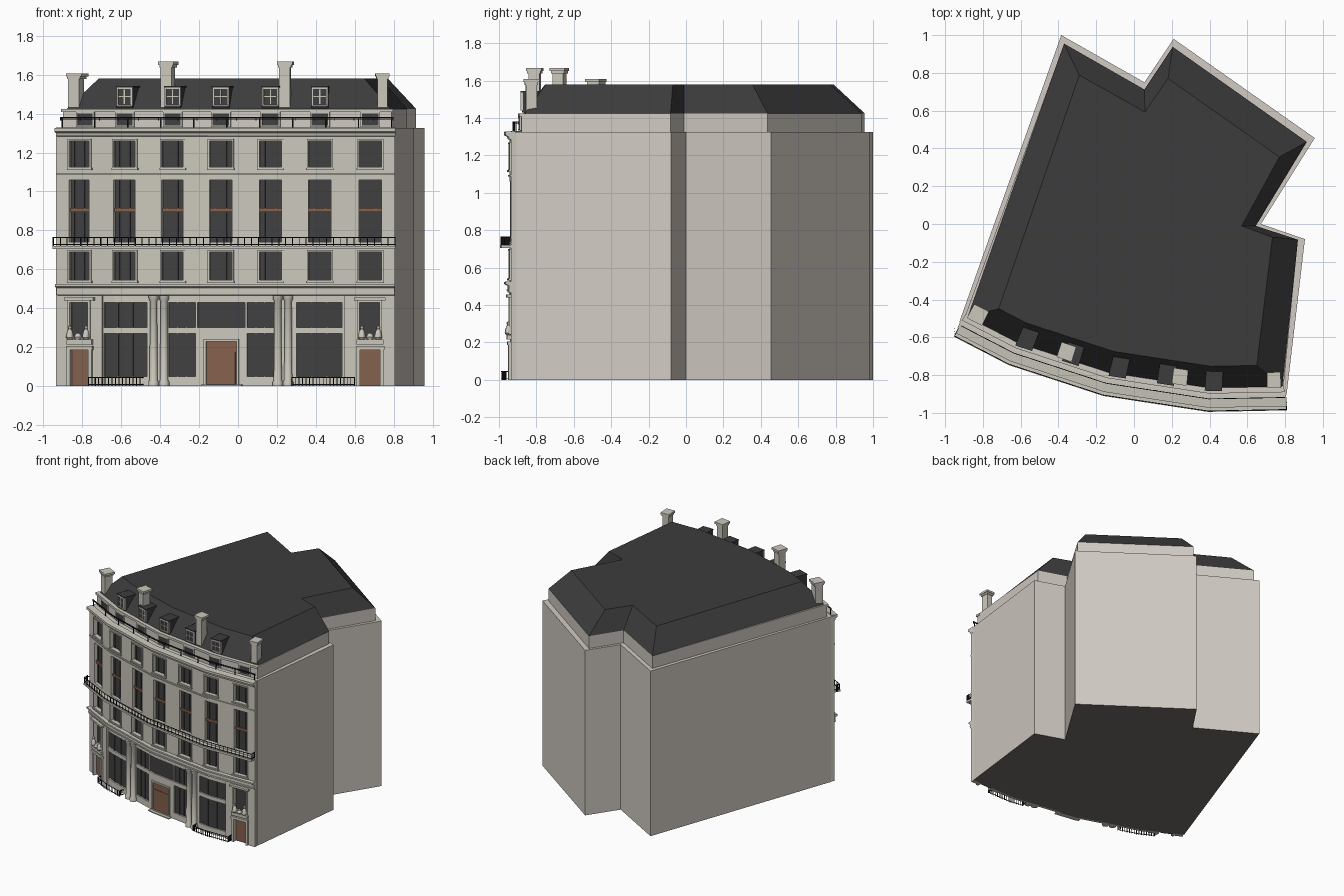
import bpy, bmesh, math

if "Cube" in bpy.data.objects:
    bpy.data.objects.remove(bpy.data.objects["Cube"])

CX, CY, RAD = 0.61, 2.305, 3.255     # centre and radius of the bowed front wall
FACETS = [-.56, -.395, -.236, -.066, .104]   # angles where the flat front facets meet


def mat(name, r, g, b):
    m = bpy.data.materials.new(name)
    m.diffuse_color = (r, g, b, 1)
    m.use_nodes = True
    m.node_tree.nodes["Principled BSDF"].inputs["Base Color"].default_value = m.diffuse_color
    return m


STONE = mat("pale stone", 0.60, 0.575, 0.505)
RENDER = mat("plain side wall", 0.635, 0.595, 0.54)
ROOF = mat("dark slate", 0.045, 0.045, 0.046)
GLASS = mat("dark glass", 0.052, 0.052, 0.054)
IRON = mat("black iron", 0.012, 0.012, 0.012)
WOOD = mat("brown wood", 0.23, 0.12, 0.075)
BASE = mat("grey underside", 0.163, 0.153, 0.143)


def finish(name, bm, *mats):
    bmesh.ops.recalc_face_normals(bm, faces=bm.faces[:])
    me = bpy.data.meshes.new(name)
    bm.to_mesh(me)
    bm.free()
    for m in mats:
        me.materials.append(m)
    ob = bpy.data.objects.new(name, me)
    bpy.context.collection.objects.link(ob)
    return ob


def angle(x, d=0):
    return math.asin((x - CX) / (RAD + d))


def pt(t, d, z):
    """Point on the faceted front, moved out by d."""
    i = max(k for k in range(4) if k == 0 or t >= FACETS[k])
    a, b = FACETS[i], FACETS[i + 1]
    r = (RAD + d) * math.cos((b - a) / 2) / math.cos(t - (a + b) / 2)
    return (CX + r * math.sin(t), CY - r * math.cos(t), z)


def stops(t0, t1):
    return [t0] + [f for f in FACETS if t0 + 1e-4 < f < t1 - 1e-4] + [t1]


def rect(x0, x1, z0, z1, d0, d1):
    """Block that follows the front, from depth d0 out to d1."""
    return (x0, x1, [(d0, z0), (d1, z0), (d1, z1), (d0, z1)])


def curved(name, m, pieces):
    """Sweep (depth, z) profiles along the front, joined as one object."""
    bm = bmesh.new()
    for x0, x1, prof in pieces:
        dm = max(p[0] for p in prof)
        rings = [[bm.verts.new(pt(t, d, z)) for d, z in prof] for t in stops(angle(x0, dm), angle(x1, dm))]
        for a, b in zip(rings, rings[1:]):
            for i in range(len(prof)):
                j = (i + 1) % len(prof)
                bm.faces.new((a[i], a[j], b[j], b[i]))
        bm.faces.new(rings[0])
        bm.faces.new(rings[-1][::-1])
    return finish(name, bm, m)


def rows(x0, x1, d0, d1, table):
    """Wall courses with openings left out."""
    out = []
    for z0, z1, holes in table:
        x = x0
        for a, b in list(holes) + [(x1, x1)]:
            if a - x > 1e-4:
                out.append(rect(x, a, z0, z1, d0, d1))
            x = b
    return out


def frame(a, b, z0, z1, w, d0, d1):
    return [rect(a - w, a, z0 - w, z1 + w, d0, d1), rect(b, b + w, z0 - w, z1 + w, d0, d1),
            rect(a, b, z0 - w, z0, d0, d1), rect(a, b, z1, z1 + w, d0, d1)]


def railing(x0, x1, z0, z1, d, step):
    out = [rect(x0, x1, z1 - .004, z1, d - .004, d), rect(x0, x1, z0 + .006, z0 + .010, d - .004, d)]
    n = round((x1 - x0) / step)
    for i in range(n + 1):
        x = x0 + .003 + (x1 - x0 - .006) * i / n
        out.append(rect(x - .002, x + .002, z0, z1, d - .004, d))
    return out


def ring(d, x0, x1, corners):
    # interior facet corners are fixed, so every ring has the same count
    ts = [angle(x0, d)] + FACETS[1:4] + [angle(x1, d)]
    return [pt(t, d, 0)[:2] for t in ts] + corners


def loft(name, lower, z0, upper, z1, *mats):
    bm = bmesh.new()
    a = [bm.verts.new((x, y, z0)) for x, y in lower]
    b = [bm.verts.new((x, y, z1)) for x, y in upper]
    for i in range(len(a)):
        j = (i + 1) % len(a)
        bm.faces.new((a[i], a[j], b[j], b[i]))
    base = bm.faces.new(a[::-1])
    bm.faces.new(b)
    base.material_index = len(mats) - 1
    finish(name, bm, *mats)


# main block, set-back attic and mansard roof
wall = [(.905, -.08), (.672, 0), (.957, .455), (.21, .98), (.055, .75), (-.385, 1.0)]
attic = [(.868, -.083), (.645, -.01), (.915, .435), (.205, .938), (.055, .712), (-.37, .955)]
ridge = [(.733, -.07), (.57, -.01), (.77, .355), (.18, .77), (.058, .593), (-.29, .788)]
loft("main_block", ring(-.03, -.93, .808, wall), 0, ring(-.03, -.93, .808, wall), 1.325, RENDER, BASE)
loft("attic_storey", ring(-.055, -.905, .79, attic), 1.325, ring(-.055, -.905, .79, attic), 1.425, RENDER)
loft("mansard_roof", ring(-.075, -.885, .785, attic), 1.425, ring(-.19, -.72, .65, ridge), 1.58, ROOF)

# front wall with real window openings
centres = [-.82, -.585, -.34, -.09, .165, .42, .68]
bays = [(c - .058 * math.cos(angle(c)), c + .058 * math.cos(angle(c))) for c in centres]
doors = [(-.868, -.775), (.627, .73)]
upper = [(-.87, -.777), (.625, .728)]
store = (-.70, .545)
L, RT = -.94, .807
curved("front_wall", STONE, rows(L, RT, -.03, 0, [
    (0, .185, [doors[0], store, doors[1]]), (.185, .255, [store]),
    (.255, .43, [upper[0], store, upper[1]]), (.43, .465, [store]), (.465, .545, []),
    (.545, .69, bays), (.69, .74, []), (.74, 1.06, bays), (1.06, 1.125, []),
    (1.125, 1.26, bays), (1.26, 1.325, [])]))
curved("window_glass", GLASS, [rect(L + .02, RT - .01, .01, 1.27, -.032, -.024)])

# shop front
gate = (-.165, -.01)
panes = [(-.69, -.47), (-.36, -.22), (.045, .18), (.30, .535)]
low = panes[:2] + [gate] + panes[2:]
top = panes[:2] + [(-.21, .035)] + panes[2:]
curved("shop_front", STONE, rows(store[0], store[1], -.03, -.012, [
    (0, .05, [gate]), (.05, .23, low), (.23, .27, panes), (.27, .30, []), (.30, .43, top), (.43, .465, [])])
    + [rect(-.19, .015, 0, .008, -.02, .02)] + frame(gate[0], gate[1], .012, .23, .012, -.012, -.004))
curved("doors", WOOD, [rect(a, b, 0, z, -.03, -.018) for (a, b), z in zip(doors + [gate], (.185, .185, .23))])
curved("door_leaves", WOOD, [rect(s, e, .012, .175, -.02, -.015) for a, b in doors + [gate]
       for s, e in ((a + .006, (a + b) / 2 - .001), ((a + b) / 2 + .001, b - .006))])

# glazing bars in the same dark colour as the glass
bars = []
for a, b in bays:
    m = (a + b) / 2
    for z0, z1 in ((.545, .69), (.74, .893), (.915, 1.06), (1.125, 1.26)):
        bars += [rect(x - .002, x + .002, z0, z1, -.024, -.019) for x in ((a + m) / 2, (b + m) / 2)]
for a, b in panes:
    for k in (1, 2):
        x = a + (b - a) * k / 3
        bars += [rect(x - .002, x + .002, z0, z1, -.024, -.019) for z0, z1 in ((.05, .27), (.30, .43))]
curved("glazing_bars", GLASS, bars)
curved("spandrel_strips", WOOD, [rect(a, b, .895, .915, -.026, -.014) for a, b in bays])

# window surrounds and sills
trim = []
for a, b in bays:
    for z0, z1 in ((.545, .69), (1.125, 1.26)):
        trim += frame(a, b, z0, z1, .009, -.01, .008)
        trim.append(rect(a - .012, b + .012, z0 - .014, z0 - .004, 0, .014))
for (a, b), (c, e) in zip(doors, upper):
    trim += frame(c, e, .255, .43, .012, -.01, .01)
    trim.append(rect(c - .03, e + .03, .44, .455, 0, .022))
    trim += [rect(a - .018, a, 0, .19, -.01, .012), rect(b, b + .018, 0, .19, -.01, .012),
             rect(a - .022, b + .022, .185, .205, 0, .018), rect(a - .018, b + .018, .215, .24, 0, .02)]
curved("window_surrounds", STONE, trim)

# cornices and string courses
curved("cornices", STONE, [
    (L - .006, RT, [(-.01, .465), (.012, .468), (.012, .503), (.03, .512), (.03, .524), (-.01, .526)]),
    rect(L, RT, .478, .482, 0, .016),
    rect(L, RT, 1.086, 1.096, -.01, .008),
    (L - .008, RT + .003, [(-.02, 1.278), (.01, 1.286), (.014, 1.30), (.03, 1.308), (.03, 1.326), (-.02, 1.33)]),
    rect(-.915, .797, 1.408, 1.425, -.08, -.045)])
curved("balcony_slab", STONE, [rect(-.957, .81, .704, .72, -.01, .052)])

# iron railings with short end returns
rail = railing(-.957, .81, .72, .765, .049, .035) + railing(-.775, -.505, 0, .046, .045, .018) \
    + railing(.275, .6, 0, .046, .045, .018) + railing(-.92, .80, 1.365, 1.382, -.015, .1)
rail += [rect(x - .003, x + .003, 1.327, 1.382, -.02, -.015) for x in [-.91 + .17 * i for i in range(11)]]
for x, z in ((-.957, .765), (.806, .765), (-.775, .046), (-.509, .046), (.275, .046), (.596, .046)):
    rail.append(rect(x, x + .004, z - .005, z, 0, .045))
    rail.append(rect(x, x + .004, z - .04, z - .036, 0, .045))
    rail += [rect(x, x + .004, z - .046, z, d, d + .004) for d in (.008, .022, .034)]
curved("iron_railings", IRON, rail)

# attic windows
lights = [(c - .043 * math.cos(angle(c)), c + .043 * math.cos(angle(c))) for c in [-.79] + centres[1:]]
curved("attic_glass", GLASS, [rect(a, b, 1.34, 1.40, -.06, -.05) for a, b in lights])
curved("attic_surrounds", STONE, sum([frame(a, b, 1.34, 1.40, .008, -.06, -.046) for a, b in lights], []))

# dormers
cheeks, panes_d, frames_d = [], [], []
for c in centres[1:6]:
    h = .043 * math.cos(angle(c))
    cheeks += [rect(c - h, c + h, 1.43, 1.535, -.17, -.066), rect(c - h - .003, c + h + .003, 1.535, 1.543, -.17, -.058)]
    panes_d.append(rect(c - h + .006, c + h - .006, 1.45, 1.53, -.07, -.063))
    frames_d += frame(c - h + .008, c + h - .008, 1.448, 1.527, .008, -.07, -.058)
    frames_d += [rect(c - .003, c + .003, 1.45, 1.525, -.07, -.06), rect(c - h + .01, c + h - .01, 1.485, 1.49, -.07, -.06)]
curved("dormer_cheeks", ROOF, cheeks)
curved("dormer_glass", GLASS, panes_d)
curved("dormer_frames", STONE, frames_d)

# chimneys with stepped caps
stacks = []
for c, h, z in ((-.85, .028, 1.607), (-.373, .028, 1.667), (.238, .028, 1.667), (.743, .025, 1.607)):
    for g, a, b in ((0, 1.40, z - .02), (.006, z - .03, z - .016), (.012, z - .016, z)):
        stacks.append(rect(c - h - g, c + h + g, a, b, -.14 - g, -.08 + g))
curved("chimneys", STONE, stacks)


def lathe(bm, x, d, prof, n=14):
    """Turned solid standing on the front."""
    cx, cy, _ = pt(angle(x), d, 0)
    loops = [[bm.verts.new((cx + r * math.cos(2 * math.pi * k / n), cy + r * math.sin(2 * math.pi * k / n), z))
              for k in range(n)] for r, z in prof]
    for a, b in zip(loops, loops[1:]):
        for k in range(n):
            bm.faces.new((a[k], a[(k + 1) % n], b[(k + 1) % n], b[k]))
    bm.faces.new(loops[0][::-1])
    bm.faces.new(loops[-1])


def smooth(ob):
    bpy.context.view_layer.objects.active = ob
    ob.select_set(True)
    bpy.ops.object.shade_smooth_by_angle(angle=math.radians(35))
    ob.select_set(False)


# paired columns
bm = bmesh.new()
for x in (-.437, -.383, .203, .257):
    lathe(bm, x, .0, [(.027, 0), (.027, .02), (.021, .032), (.018, .435), (.024, .445), (.026, .465)])
smooth(finish("columns", bm, STONE))

# carved seated figures above the side doors
bm = bmesh.new()
for a, b in doors:
    m = (a + b) / 2
    for s in (-1, 1):
        lathe(bm, m + s * .042, .012, [(.012, .24), (.02, .25), (.017, .268), (.012, .285), (.005, .293),
                                       (.009, .299), (.009, .306), (.003, .312)], 10)
    lathe(bm, m, .012, [(.014, .24), (.02, .252), (.012, .27), (.003, .275)], 10)
smooth(finish("carved_figures", bm, STONE))
